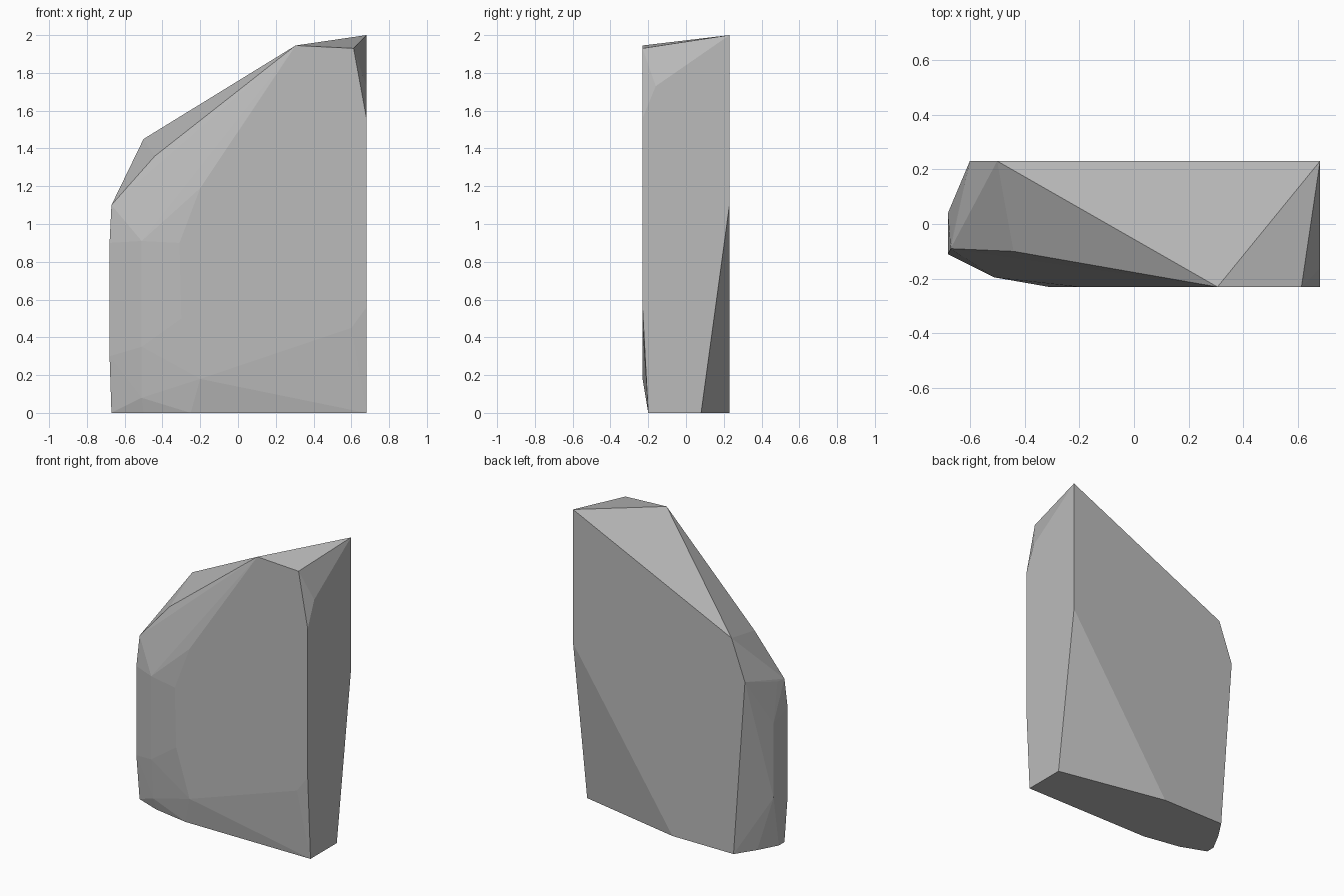
import bpy, bmesh

if "Cube" in bpy.data.objects:
    bpy.data.objects.remove(bpy.data.objects["Cube"])

# Corner points of the chiselled stone slab; its facets are their convex hull
crown = [(.68, .23, 2), (.305, -.23, 1.945), (.612, -.23, 1.93),
         (.68, -.23, 1.56), (.68, -.16, 1.73)]
left_shoulder = [(-.5, .23, 1.45), (-.44, -.1, 1.36), (-.67, -.09, 1.1),
                 (-.66, -.03, 1.1), (-.6, .23, 1.18)]
left_side = [(-.68, .04, .85), (-.68, .04, .35),
             (-.68, -.11, .9), (-.68, -.11, .3),
             (-.51, -.195, .91), (-.51, -.195, .35), (-.51, -.175, .08)]
front_rim = [(-.2, -.23, 1.19), (-.31, -.23, .9), (-.3, -.23, .5),
             (-.2, -.23, .18), (.6, -.23, .45), (.68, -.23, .56)]
back_right = [(.68, .23, 1.1)]
base = [(x, y, 0) for x, y in [(.68, .08), (.68, -.2), (-.25, -.2), (-.5, -.155),
                               (-.67, -.09), (-.67, -.03), (-.6, .1),
                               (-.515, .23), (-.06, .23)]]

bm = bmesh.new()
for p in crown + left_shoulder + left_side + front_rim + back_right + base:
    bm.verts.new(p)
hull = bmesh.ops.convex_hull(bm, input=bm.verts[:])
loose = [v for v in bm.verts if not v.link_faces]
bmesh.ops.delete(bm, geom=loose, context='VERTS')
# Merge coplanar triangles into broad flat facets
bmesh.ops.dissolve_limit(bm, angle_limit=.01, verts=bm.verts[:], edges=bm.edges[:])
bmesh.ops.recalc_face_normals(bm, faces=bm.faces[:])

mesh = bpy.data.meshes.new("stone_slab")
bm.to_mesh(mesh)
bm.free()

stone = bpy.data.materials.new("grey stone")
stone.diffuse_color = (.5, .5, .5, 1)
stone.use_nodes = True
stone.node_tree.nodes["Principled BSDF"].inputs["Base Color"].default_value = stone.diffuse_color
mesh.materials.append(stone)
bpy.context.collection.objects.link(bpy.data.objects.new("stone_slab", mesh))
